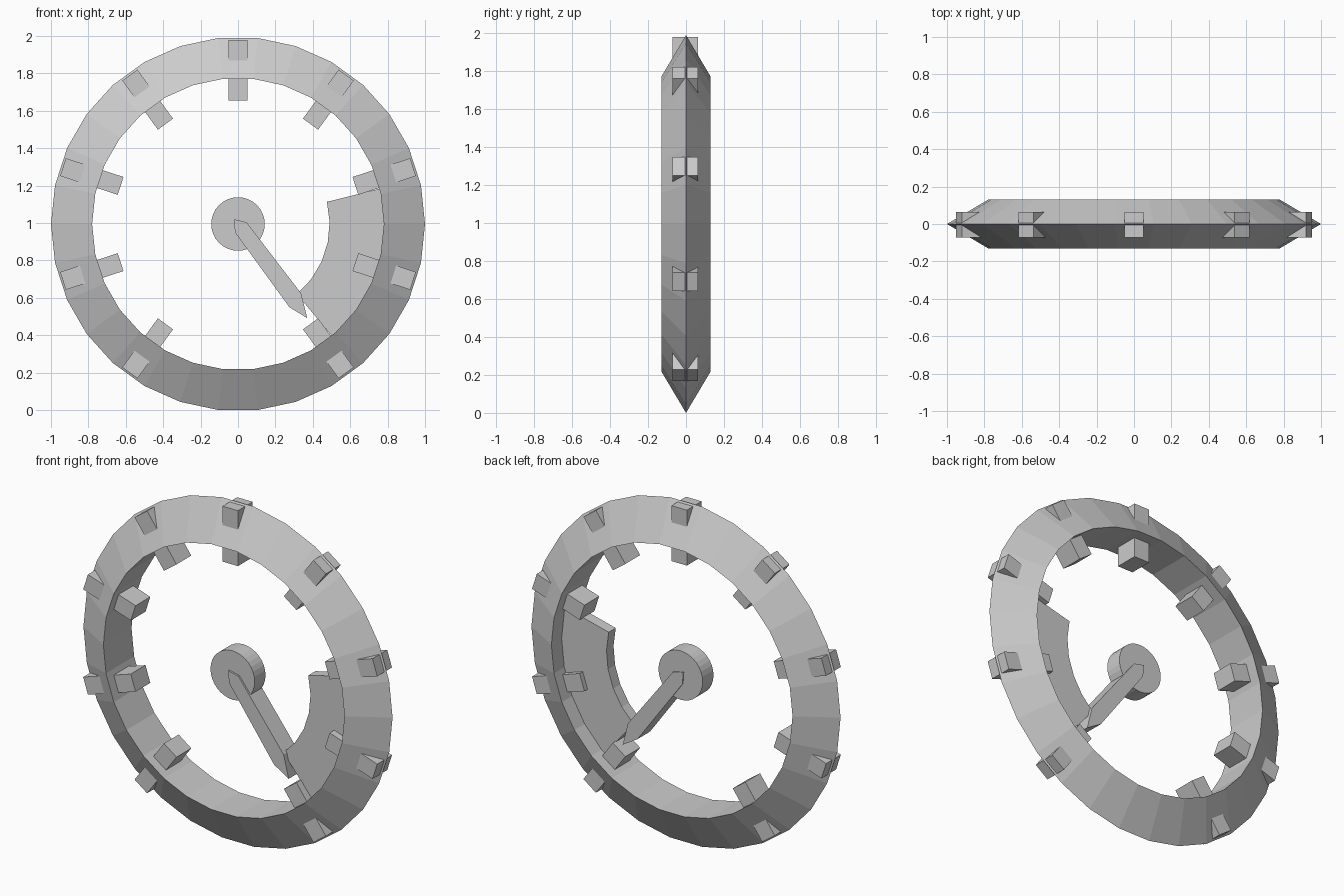
import bpy, bmesh
from math import cos, sin, radians, pi
from mathutils import Matrix

if "Cube" in bpy.data.objects:
    bpy.data.objects.remove(bpy.data.objects["Cube"])

CZ = 0.9945   # height of the wheel centre


def new_object(name, bm):
    bmesh.ops.recalc_face_normals(bm, faces=bm.faces)
    mesh = bpy.data.meshes.new(name)
    bm.to_mesh(mesh)
    bm.free()
    ob = bpy.data.objects.new(name, mesh)
    ob.location.z = CZ
    bpy.context.collection.objects.link(ob)
    return ob


def extruded(name, outline, y0, y1):
    """Closed x/z outline given thickness from y0 to y1."""
    bm = bmesh.new()
    face = bm.faces.new([bm.verts.new((x, y0, z)) for x, z in outline])
    ext = bmesh.ops.extrude_face_region(bm, geom=[face])
    verts = [g for g in ext["geom"] if isinstance(g, bmesh.types.BMVert)]
    bmesh.ops.translate(bm, vec=(0, y1 - y0, 0), verts=verts)
    return new_object(name, bm)


def arc(r, a0, a1, n):
    angles = [radians(a0 + (a1 - a0) * i / n) for i in range(n + 1)]
    return [(r * cos(a), r * sin(a)) for a in angles]


# Rim: triangular section swept around 30 sides
bm = bmesh.new()
SIDES = 30
section = [(1.0, 0), (0.78, -0.13), (0.78, 0.13)]
rings = [[bm.verts.new((r * cos(2 * pi * i / SIDES), y, r * sin(2 * pi * i / SIDES)))
          for r, y in section] for i in range(SIDES)]
for i in range(SIDES):
    a, b = rings[i], rings[(i + 1) % SIDES]
    for j in range(3):
        k = (j + 1) % 3
        bm.faces.new((a[j], a[k], b[k], b[j]))
new_object("rim", bm)

# Nine radial pegs through the rim, with a gap at the bottom
for i in range(9):
    angle = -54 + 36 * i
    peg = extruded("peg_%d" % (i + 1),
                   [(0.66, -0.05), (0.984, -0.05), (0.984, 0.05), (0.66, 0.05)],
                   -0.072, 0.064)
    peg.rotation_euler.y = -radians(angle)

# Curved plate filling the lower right of the rim
extruded("sector_plate",
         arc(0.49, 14, -50, 5) + arc(0.80, -50, 14, 6), -0.03, 0.035)

# Central hub disc
extruded("hub", arc(0.143, 0, 348.75, 31), -0.05, 0.05)

# Pointed arm from hub to plate
extruded("arm", [(-0.021, 0.025), (0.045, 0.01), (0.337, -0.37),
                 (0.37, -0.503), (0.275, -0.445), (-0.016, -0.045)],
         -0.06, 0.056)
